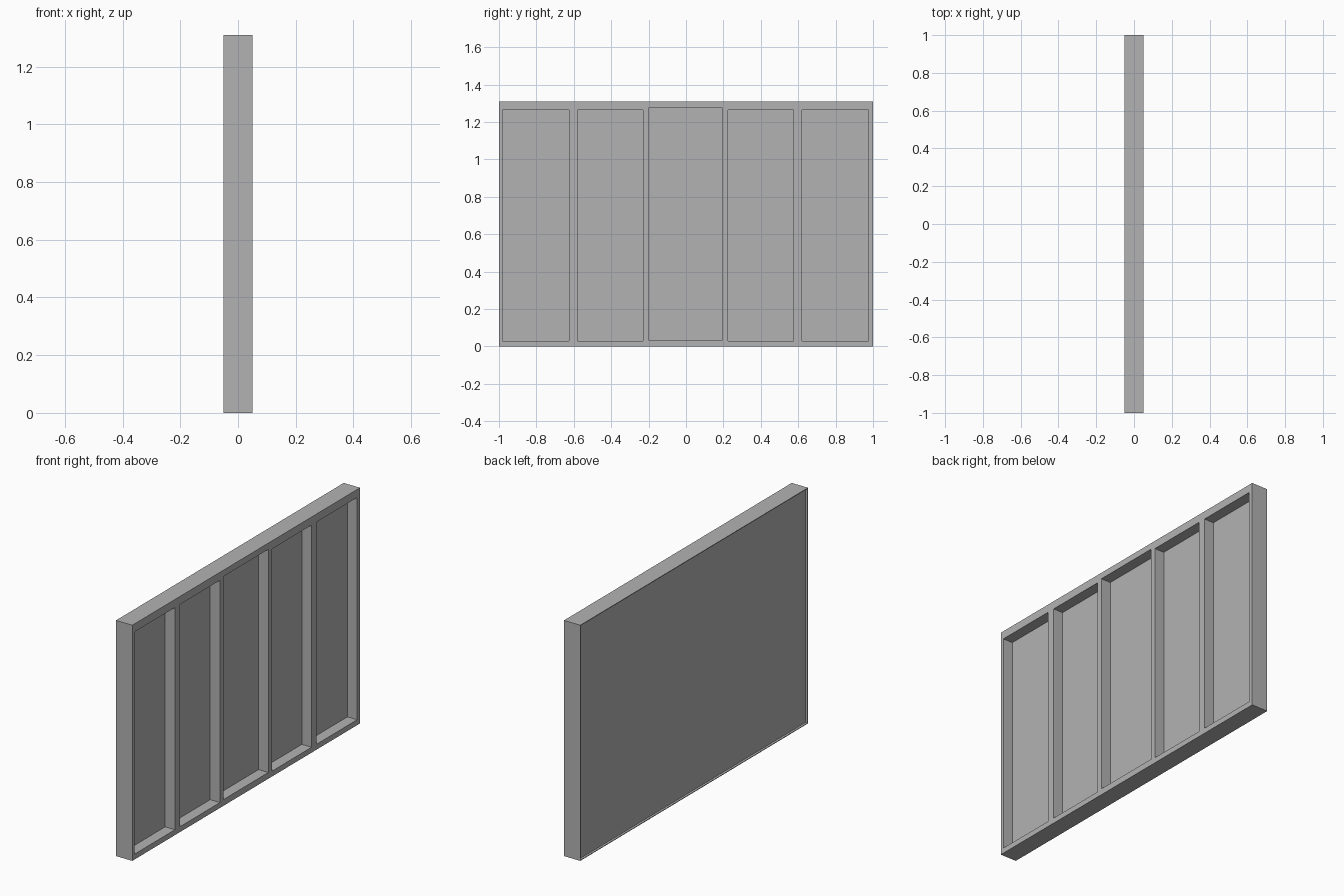
import bpy

old = bpy.data.objects.get("Cube")
if old:
    bpy.data.objects.remove(old, do_unlink=True)

HALF_X, HALF_Y, HEIGHT = 0.05, 1.0, 1.31

grey = bpy.data.materials.new("plain_grey")
grey.use_nodes = True
GREY = (0.45, 0.45, 0.45, 1)
grey.diffuse_color = GREY
grey.node_tree.nodes["Principled BSDF"].inputs["Base Color"].default_value = GREY


def box(name, x, y, z):
    """Box spanning the given (low, high) ranges."""
    bpy.ops.mesh.primitive_cube_add(size=1, location=[sum(r) / 2 for r in (x, y, z)])
    obj = bpy.context.object
    obj.name = obj.data.name = name
    obj.scale = [r[1] - r[0] for r in (x, y, z)]
    bpy.ops.object.transform_apply(location=True, rotation=False, scale=True)
    obj.data.materials.append(grey)
    return obj


def carve(target, cutter):
    """Cut one box out of the target, then discard the cutter."""
    cutter.hide_render = True
    mod = target.modifiers.new("carve", 'BOOLEAN')
    mod.operation = 'DIFFERENCE'
    mod.solver = 'EXACT'
    mod.object = cutter
    bpy.ops.object.select_all(action='DESELECT')
    target.select_set(True)
    bpy.context.view_layer.objects.active = target
    bpy.ops.object.modifier_apply(modifier=mod.name)
    bpy.data.objects.remove(cutter, do_unlink=True)


# Solid slab of the wall panel
panel = box("framed_wall_panel", (-HALF_X, HALF_X), (-HALF_Y, HALF_Y), (0, HEIGHT))

# Five tall bays between the studs; the middle one is slightly higher
side_z, middle_z = (0.03, 1.265), (0.035, 1.275)
bays = [((-0.98, -0.625), side_z), ((-0.58, -0.23), side_z),
        ((-0.2, 0.195), middle_z),
        ((0.225, 0.575), side_z), ((0.62, 0.975), side_z)]
for y, z in bays:
    carve(panel, box("bay_cutter", (-0.01, 0.1), y, z))

# Shallow recess of the back sheet inside a thin rim
RIM = 0.004
carve(panel, box("back_cutter", (-0.1, -HALF_X + 0.012),
                 (-HALF_Y + RIM, HALF_Y - RIM), (RIM, HEIGHT - RIM)))
